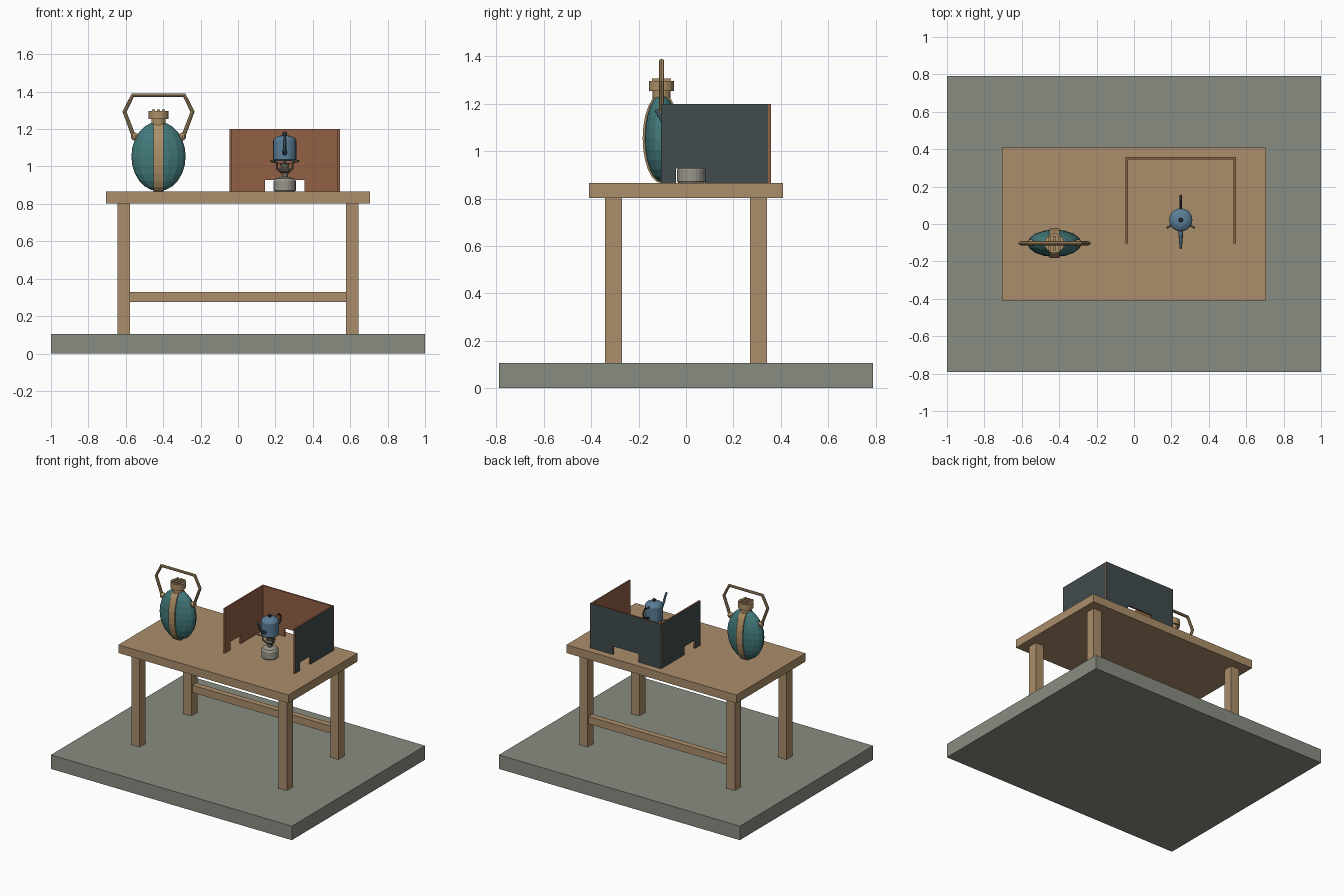
import bpy, bmesh
from math import sin, cos, pi, radians
from mathutils import Vector, Matrix

if "Cube" in bpy.data.objects:
    bpy.data.objects.remove(bpy.data.objects["Cube"])


def material(name, *rgb):
    m = bpy.data.materials.new(name)
    m.use_nodes = True
    m.diffuse_color = (*rgb, 1)
    m.node_tree.nodes["Principled BSDF"].inputs["Base Color"].default_value = (*rgb, 1)
    return m


STONE = material("grey stone", .25, .265, .22)
WOOD = material("pale wood", .41, .27, .145)
TAN = material("tan leather", .42, .28, .14)
TEAL = material("teal", .055, .19, .195)
RUST = material("rust brown", .29, .115, .06)
SLATE = material("dark slate", .052, .07, .076)
BLUE = material("kettle blue", .105, .21, .31)
ALLOY = material("pale alloy", .32, .31, .26)
BRONZE = material("dull bronze", .16, .14, .11)
IRON = material("dark iron", .05, .05, .05)


def finish(name, bm, *mats):
    bmesh.ops.recalc_face_normals(bm, faces=bm.faces)
    me = bpy.data.meshes.new(name)
    bm.to_mesh(me)
    bm.free()
    for m in mats:
        me.materials.append(m)
    ob = bpy.data.objects.new(name, me)
    bpy.context.collection.objects.link(ob)
    return ob


def box(name, mat, x, y, z):
    """Box spanning the given (low, high) ranges."""
    bm = bmesh.new()
    bmesh.ops.create_cube(bm, size=1)
    for v in bm.verts:
        v.co = [(r[0] + r[1]) / 2 + c * (r[1] - r[0]) for r, c in zip((x, y, z), v.co)]
    return finish(name, bm, mat)


def ellipsoid(name, mat, centre, radii, segs=16, rings=12):
    bm = bmesh.new()
    bmesh.ops.create_uvsphere(bm, u_segments=segs, v_segments=rings, radius=1)
    bm.transform(Matrix.Translation(centre) @ Matrix.Diagonal((*radii, 1)))
    return finish(name, bm, mat)


def lathe(name, mat, x, y, profile, segs=16):
    """Turned part from (radius, z) points, closed at both ends."""
    bm = bmesh.new()
    rings = [[bm.verts.new((x + r * cos(2 * pi * i / segs), y + r * sin(2 * pi * i / segs), z))
              for i in range(segs)] for r, z in profile]
    for a, b in zip(rings, rings[1:]):
        for i in range(segs):
            j = (i + 1) % segs
            bm.faces.new((a[i], a[j], b[j], b[i]))
    bm.faces.new(rings[0])
    bm.faces.new(rings[-1])
    return finish(name, bm, mat)


def tube(name, mat, points, radii, segs=8):
    """Round tube along a path, mitred at its corners."""
    pts = [Vector(p) for p in points]
    bm = bmesh.new()
    rings = []
    for k, p in enumerate(pts):
        d0 = (p - pts[k - 1]).normalized() if k else (pts[1] - p).normalized()
        d1 = (pts[k + 1] - p).normalized() if k < len(pts) - 1 else d0
        t = (d0 + d1).normalized()
        side = t.orthogonal() if abs(t.x) > .99 and abs(t.y) > .1 else None
        ref = Vector((0, 1, 0)) if abs(pts[0].y - pts[-1].y) < .001 else Vector((1, 0, 0))
        u = side or (ref - t * ref.dot(t)).normalized()
        w = t.cross(u)
        r = radii[k] if isinstance(radii, (list, tuple)) else radii
        rings.append([bm.verts.new(p + r * (u * cos(2 * pi * i / segs) + w * sin(2 * pi * i / segs)))
                      for i in range(segs)])
    for a, b in zip(rings, rings[1:]):
        for i in range(segs):
            j = (i + 1) % segs
            bm.faces.new((a[i], a[j], b[j], b[i]))
    bm.faces.new(rings[0])
    bm.faces.new(rings[-1])
    return finish(name, bm, mat)


# Ground slab and table
box("ground_slab", STONE, (-1, 1), (-.79, .79), (0, .105))
box("table_top", WOOD, (-.705, .705), (-.41, .41), (.803, .865))
for sx, xn in ((-1, "right"), (1, "left")):
    for sy, yn in ((-1, "front"), (1, "back")):
        box(f"table_leg_{yn}_{xn}", WOOD, sorted((sx * .577, sx * .645)),
            sorted((sy * .27, sy * .342)), (.105, .803))
box("table_stretcher", WOOD, (-.577, .577), (.285, .33), (.275, .33))

TOP = .865


# Windscreen: three notched panels, slate outside and rust inside
def panel(name, start, along, outward, length, notch):
    bm = bmesh.new()
    start, along, outward = Vector(start), Vector(along), Vector(outward)
    a, b = notch
    outline = [(0, 0), (a, 0), (a, .062), (b, .062), (b, 0), (length, 0), (length, .335), (0, .335)]
    face = bm.faces.new([bm.verts.new(start + along * s + Vector((0, 0, h))) for s, h in outline])
    ext = bmesh.ops.extrude_face_region(bm, geom=[face])
    for v in ext["geom"]:
        if isinstance(v, bmesh.types.BMVert):
            v.co -= outward * .012
    bmesh.ops.recalc_face_normals(bm, faces=bm.faces)
    for f in bm.faces:
        f.material_index = 1 if f.normal.dot(outward) > .9 else 0
    finish(name, bm, RUST, SLATE)


panel("windscreen_back", (-.045, .358, TOP), (1, 0, 0), (0, 1, 0), .59, (.19, .40))
panel("windscreen_right", (-.045, -.105, TOP), (0, 1, 0), (-1, 0, 0), .452, (.062, .185))
panel("windscreen_left", (.545, -.105, TOP), (0, 1, 0), (1, 0, 0), .452, (.062, .185))

# Flask body and strap
FX, FY, FZ = -.425, -.103, 1.054
ellipsoid("flask_body", TEAL, (FX, FY, FZ), (.145, .073, .186))
bm = bmesh.new()
N = 24
hoops = []
for i in range(N):
    a = 2 * pi * i / N
    hoops.append([bm.verts.new((FX + x, FY + ry * cos(a), FZ + rz * sin(a)))
                  for x, ry, rz in ((-.026, .066, .176), (.026, .066, .176),
                                    (.026, .08, .19), (-.026, .08, .19))])
for i in range(N):
    a, b = hoops[i], hoops[(i + 1) % N]
    for k in range(4):
        m = (k + 1) % 4
        bm.faces.new((a[k], a[m], b[m], b[k]))
finish("flask_strap", bm, TAN)

# Flask neck, cap and grip ribs
lathe("flask_neck", TAN, FX, FY, [(.038, 1.215), (.038, 1.257)])
lathe("flask_cap", TAN, FX, FY, [(.053, 1.253), (.053, 1.297)])
for i in (-1, 0, 1):
    x = FX + i * .027
    box("flask_cap_rib", TAN, (x - .007, x + .007), (FY - .04, FY + .04), (1.295, 1.306))

# Flask carrying handle and its lugs
half = [(.13, 1.155), (.182, 1.293), (.138, 1.38)]
path = [(FX - x, FY, z) for x, z in half] + [(FX + x, FY, z) for x, z in reversed(half)]
tube("flask_handle", TAN, path, .011)
for s in (-1, 1):
    ellipsoid("flask_lug", TAN, (FX + s * .127, FY, 1.16), (.021, .021, .021), 10, 8)

# Stove canister and burner
SX, SY = .25, .022
lathe("stove_canister", ALLOY, SX, SY, [(.054, TOP), (.059, .872), (.059, .922),
                                        (.05, .936), (.025, .943)], 20)
lathe("stove_stem", BRONZE, SX, SY, [(.016, .938), (.016, .965), (.034, .975), (.034, .985),
                                     (.02, .992), (.024, 1.01), (.03, 1.018)], 12)
for k in range(3):
    a = radians(90 + 120 * k)
    c, s = cos(a), sin(a)
    tube("pot_support", BRONZE, [(SX + r * c, SY + r * s, z) for r, z in
                                 ((.018, .965), (.048, .99), (.048, 1.02), (.086, 1.03))], .006, 6)

# Kettle
lathe("kettle_body", BLUE, SX, SY, [(.055, 1.03), (.062, 1.037), (.062, 1.138),
                                    (.054, 1.152), (.035, 1.163), (.01, 1.167)], 20)
lathe("kettle_knob", IRON, SX, SY, [(.007, 1.162), (.012, 1.172), (.012, 1.18), (.006, 1.186)], 10)
tube("kettle_spout", BLUE, [(SX, SY - .055, 1.07), (SX, SY - .092, 1.085), (SX, SY - .118, 1.12),
                            (SX, SY - .132, 1.15), (SX, SY - .15, 1.175)],
     [.013, .011, .009, .008, .007])
tube("kettle_handle", IRON, [(SX, SY + .055, 1.14), (SX, SY + .105, 1.148), (SX, SY + .128, 1.125),
                             (SX, SY + .122, 1.085), (SX, SY + .055, 1.06)], .007)
